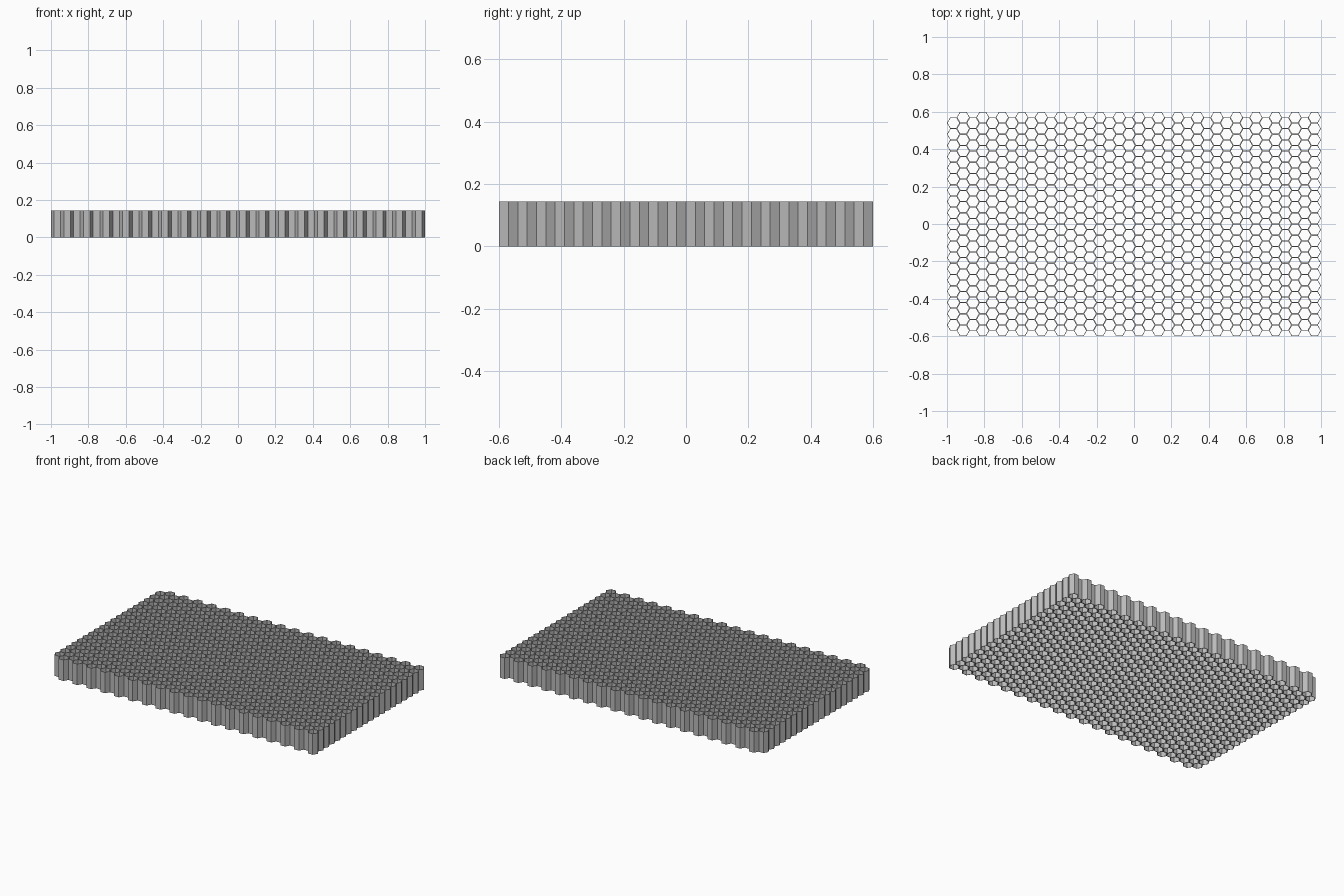
import bpy, bmesh, math
from mathutils import Vector

cube = bpy.data.objects.get("Cube")
if cube:
    bpy.data.objects.remove(cube, do_unlink=True)

COLUMNS, TALL_ROWS = 38, 20
LENGTH, WIDTH, HEIGHT = 2.0, 1.2, 0.143
WALL = 0.006                                  # wall shared by two cells
R = LENGTH / (1.5 * (COLUMNS - 1) + 2)        # cell corner radius
PITCH = WIDTH / TALL_ROWS                     # cell flat-to-flat size

# Metal material
metal = bpy.data.materials.new("metal_grey")
metal.use_nodes = True
grey = (0.5, 0.5, 0.5, 1)
metal.diffuse_color = grey
metal.node_tree.nodes["Principled BSDF"].inputs["Base Color"].default_value = grey

# Flat sheet of hexagons; every other column is one cell shorter
bm = bmesh.new()
for col in range(COLUMNS):
    x = (col - (COLUMNS - 1) / 2) * 1.5 * R
    rows = TALL_ROWS if col % 2 else TALL_ROWS - 1
    for row in range(rows):
        y = (row - (rows - 1) / 2) * PITCH
        corners = []
        for i in range(6):
            a = i * math.pi / 3
            dy = math.sin(a) / math.sin(math.pi / 3) * PITCH / 2
            corners.append(bm.verts.new((x + R * math.cos(a), y + dy, 0)))
        bm.faces.new(corners)
bmesh.ops.remove_doubles(bm, verts=bm.verts[:], dist=R * 0.02)

# Open each cell, leaving only the wall rims
cells = bm.faces[:]
bmesh.ops.inset_individual(bm, faces=cells, thickness=WALL / 2, use_even_offset=True)
bmesh.ops.delete(bm, geom=cells, context="FACES")

# Raise the rims into walls
result = bmesh.ops.extrude_face_region(bm, geom=bm.faces[:], use_keep_orig=True)
top = [v for v in result["geom"] if isinstance(v, bmesh.types.BMVert)]
bmesh.ops.translate(bm, verts=top, vec=Vector((0, 0, HEIGHT)))
bmesh.ops.recalc_face_normals(bm, faces=bm.faces[:])

mesh = bpy.data.meshes.new("honeycomb_core")
bm.to_mesh(mesh)
bm.free()
mesh.materials.append(metal)
core = bpy.data.objects.new("honeycomb_core", mesh)
bpy.context.collection.objects.link(core)
